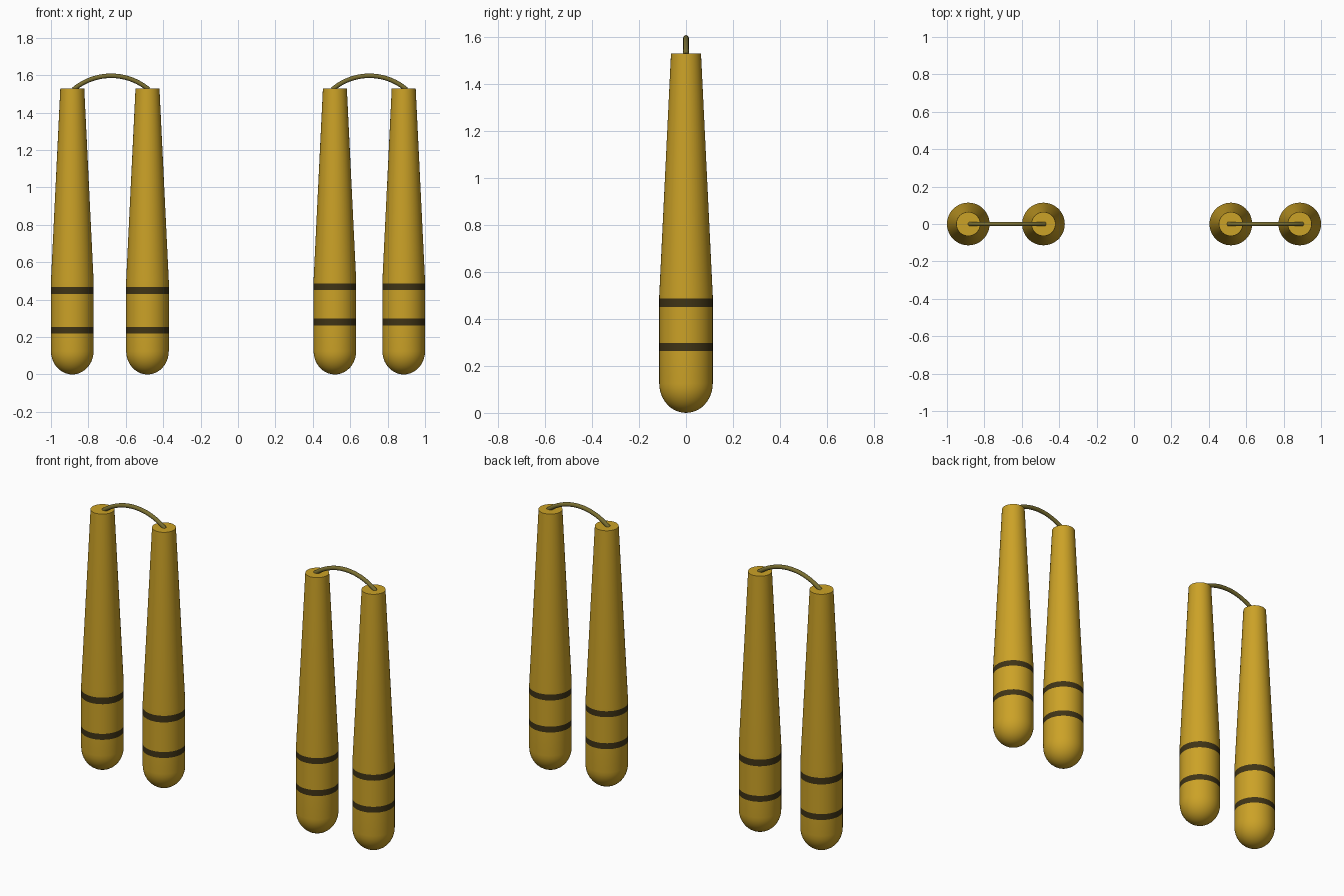
import bpy, bmesh, math

if "Cube" in bpy.data.objects:
    bpy.data.objects.remove(bpy.data.objects["Cube"])


def material(name, rgb):
    m = bpy.data.materials.new(name)
    m.diffuse_color = (*rgb, 1)
    m.use_nodes = True
    m.node_tree.nodes["Principled BSDF"].inputs["Base Color"].default_value = m.diffuse_color
    return m


gold = material("golden wood", (0.60, 0.36, 0.02))
dark = material("dark band", (0.05, 0.034, 0.008))
olive = material("olive cord", (0.19, 0.155, 0.03))

R, TOP_R, TOP_Z, DOME, SHOULDER = 0.114, 0.064, 1.53, 0.125, 0.48
SEGS = 48


def finish(name, bm, mats):
    bmesh.ops.recalc_face_normals(bm, faces=bm.faces)
    me = bpy.data.meshes.new(name)
    bm.to_mesh(me)
    bm.free()
    ob = bpy.data.objects.new(name, me)
    bpy.context.collection.objects.link(ob)
    for m in mats:
        me.materials.append(m)
    bpy.ops.object.select_all(action='DESELECT')
    ob.select_set(True)
    bpy.context.view_layer.objects.active = ob
    bpy.ops.object.shade_smooth_by_angle(angle=math.radians(40))
    return ob


def ring(bm, r, z):
    return [bm.verts.new((r * math.cos(2 * math.pi * i / SEGS),
                          r * math.sin(2 * math.pi * i / SEGS), z)) for i in range(SEGS)]


def stick(name, x, bands):
    """Tapered handle: domed foot, straight grip with two dark bands, flat top."""
    bm = bmesh.new()
    prof = [(R * math.sin(a), DOME * (1 - math.cos(a)))
            for a in (math.pi / 2 * k / 10 for k in range(1, 11))]
    for low, high in bands:
        prof += [(R, low), (R, high)]
    prof += [(R, SHOULDER + 0.02), (TOP_R, TOP_Z)]
    rings = [ring(bm, r, z) for r, z in prof]
    tip = bm.verts.new((0, 0, 0))
    for i in range(SEGS):
        j = (i + 1) % SEGS
        bm.faces.new((tip, rings[0][j], rings[0][i]))
        for a, b in zip(rings, rings[1:]):
            f = bm.faces.new((a[i], a[j], b[j], b[i]))
            z = f.calc_center_median().z
            f.material_index = int(any(lo < z < hi for lo, hi in bands))
    bm.faces.new(rings[-1])
    finish(name, bm, [gold, dark]).location.x = x


def cord(name, x0, x1, rise=0.067, rad=0.012):
    """Round cord arching between two handle tops."""
    half, mid = (x1 - x0) / 2, (x0 + x1) / 2
    big = (half ** 2 + rise ** 2) / (2 * rise)
    cz = TOP_Z + rise - big
    end = math.asin(half / big) + 0.03
    bm = bmesh.new()
    rings = []
    for k in range(25):
        t = -end + 2 * end * k / 24
        row = []
        for i in range(12):
            p = 2 * math.pi * i / 12
            d = big + rad * math.cos(p)
            row.append(bm.verts.new((mid + d * math.sin(t), rad * math.sin(p),
                                     cz + d * math.cos(t))))
        rings.append(row)
    for a, b in zip(rings, rings[1:]):
        for i in range(12):
            j = (i + 1) % 12
            bm.faces.new((a[i], a[j], b[j], b[i]))
    bm.faces.new(rings[0])
    bm.faces.new(rings[-1])
    finish(name, bm, [olive])


# left pair and right pair have slightly different band heights
left_bands = [(0.220, 0.255), (0.430, 0.469)]
right_bands = [(0.263, 0.298), (0.452, 0.487)]
stick("left_outer_stick", -0.886, left_bands)
stick("left_inner_stick", -0.484, left_bands)
stick("right_inner_stick", 0.518, right_bands)
stick("right_outer_stick", 0.886, right_bands)
cord("left_cord", -0.872, -0.485)
cord("right_cord", 0.512, 0.893)
